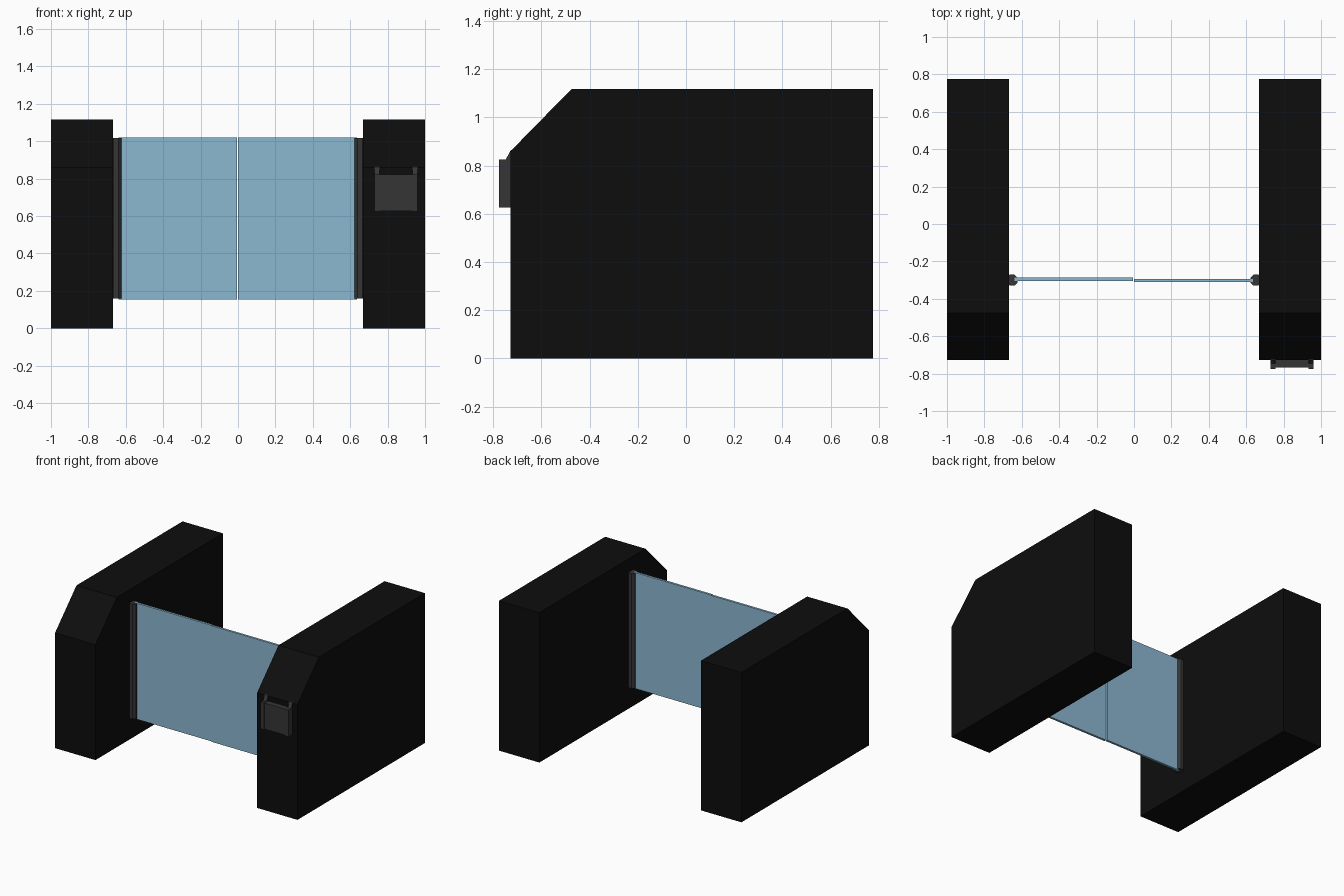
import bpy, bmesh, math

if "Cube" in bpy.data.objects:
    bpy.data.objects.remove(bpy.data.objects["Cube"])


def material(name, color):
    m = bpy.data.materials.new(name)
    m.diffuse_color = (*color, 1)
    m.use_nodes = True
    m.node_tree.nodes["Principled BSDF"].inputs["Base Color"].default_value = m.diffuse_color
    return m


black = material("black casing", (0.004, 0.004, 0.004))
grey = material("dark grey", (0.036, 0.036, 0.036))
glass = material("blue glass", (0.26, 0.48, 0.64))


def finish(bm, name, mat):
    bmesh.ops.recalc_face_normals(bm, faces=bm.faces)
    me = bpy.data.meshes.new(name)
    bm.to_mesh(me)
    bm.free()
    me.materials.append(mat)
    ob = bpy.data.objects.new(name, me)
    bpy.context.collection.objects.link(ob)
    return ob


def extrude_x(name, profile, x0, x1, mat):
    """Extrude a (y, z) profile from x0 to x1."""
    bm = bmesh.new()
    face = bm.faces.new([bm.verts.new((x0, y, z)) for y, z in profile])
    ext = bmesh.ops.extrude_face_region(bm, geom=[face])
    verts = [g for g in ext["geom"] if isinstance(g, bmesh.types.BMVert)]
    bmesh.ops.translate(bm, verts=verts, vec=(x1 - x0, 0, 0))
    return finish(bm, name, mat)


def box(name, x0, x1, y0, y1, z0, z1, mat):
    return extrude_x(name, [(y0, z0), (y1, z0), (y1, z1), (y0, z1)], x0, x1, mat)


def post(name, x, y, apothem, z0, z1, mat):
    """Eight-sided post with a flat side to the front."""
    bm = bmesh.new()
    r = apothem / math.cos(math.pi / 8)
    ring = [math.pi / 8 + i * math.pi / 4 for i in range(8)]
    face = bm.faces.new([bm.verts.new((x + r * math.cos(a), y + r * math.sin(a), z0)) for a in ring])
    ext = bmesh.ops.extrude_face_region(bm, geom=[face])
    verts = [g for g in ext["geom"] if isinstance(g, bmesh.types.BMVert)]
    bmesh.ops.translate(bm, verts=verts, vec=(0, 0, z1 - z0))
    return finish(bm, name, mat)


# Cabinets with a sloped front corner, and the hinge posts on their inner sides
cabinet = [(-0.727, 0), (0.775, 0), (0.775, 1.117), (-0.475, 1.117), (-0.727, 0.86)]
for side, s in (("left", -1), ("right", 1)):
    extrude_x(side + "_cabinet", cabinet, s * 0.667, s * 1.0, black)
    post(side + "_hinge_post", s * 0.652, -0.3, 0.03, 0.16, 1.018, grey)

# Glass gate leaves, slightly staggered in depth
box("left_glass_leaf", -0.64, -0.006, -0.304, -0.287, 0.155, 1.02, glass)
box("right_glass_leaf", 0.0, 0.635, -0.31, -0.293, 0.155, 1.02, glass)

# Card reader: a plate held between two side brackets with raised tips
box("reader_plate", 0.735, 0.957, -0.768, -0.72, 0.628, 0.822, grey)
bracket = [(-0.775, 0.625), (-0.72, 0.625), (-0.72, 0.866), (-0.728, 0.862),
           (-0.747, 0.825), (-0.775, 0.825)]
for side, x0, x1 in (("left", 0.73, 0.757), ("right", 0.932, 0.96)):
    extrude_x("reader_bracket_" + side, bracket, x0, x1, grey)
